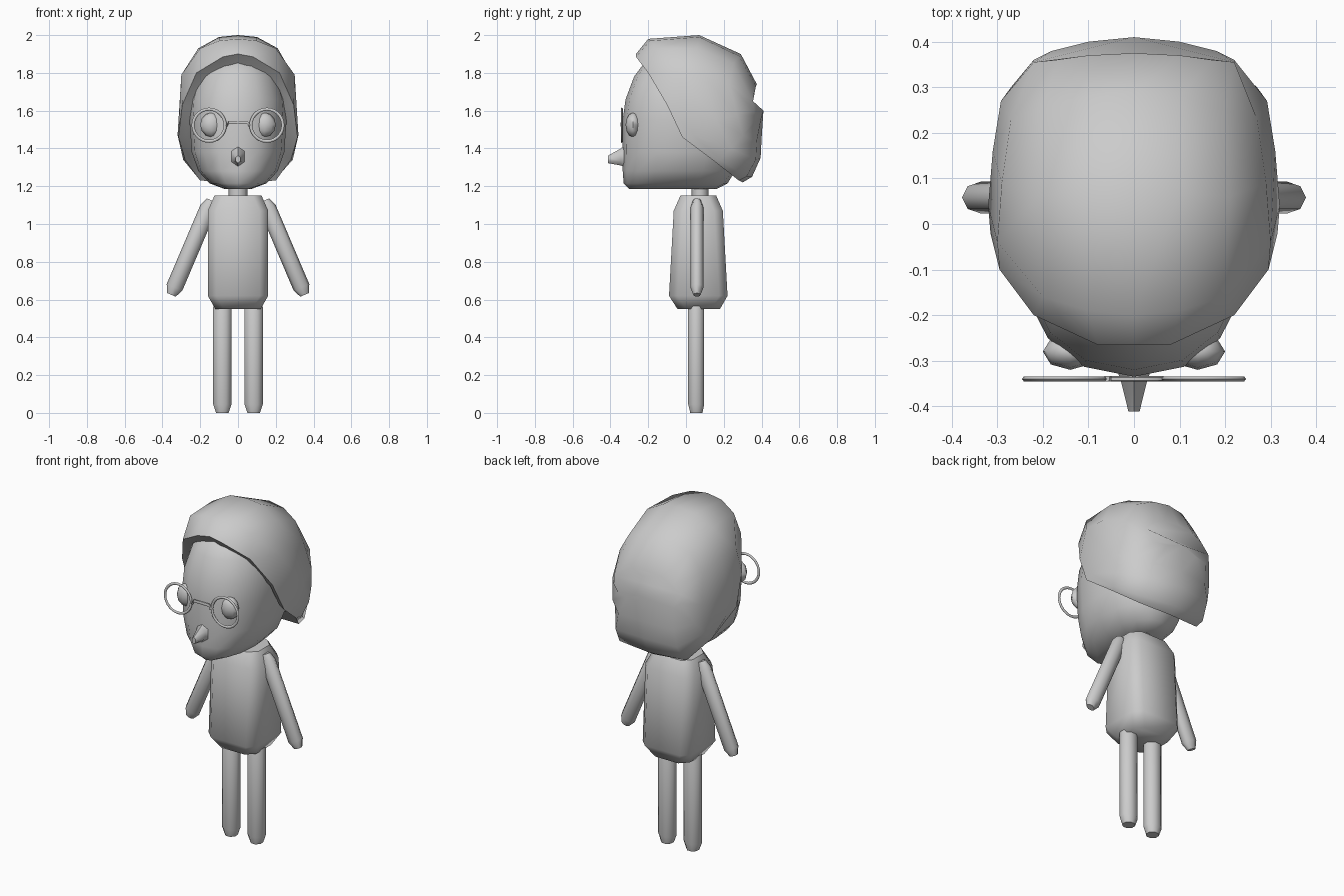
import bpy, bmesh, math
from mathutils import Vector

if "Cube" in bpy.data.objects:
    bpy.data.objects.remove(bpy.data.objects["Cube"])

clay = bpy.data.materials.new("light_grey")
clay.diffuse_color = (0.6, 0.6, 0.6, 1)
clay.use_nodes = True
clay.node_tree.nodes["Principled BSDF"].inputs["Base Color"].default_value = clay.diffuse_color


def finish(name, bm, angle=55):
    bmesh.ops.recalc_face_normals(bm, faces=bm.faces)
    me = bpy.data.meshes.new(name)
    bm.to_mesh(me)
    bm.free()
    ob = bpy.data.objects.new(name, me)
    bpy.context.collection.objects.link(ob)
    me.materials.append(clay)
    bpy.ops.object.select_all(action='DESELECT')
    ob.select_set(True)
    bpy.context.view_layer.objects.active = ob
    bpy.ops.object.shade_smooth_by_angle(angle=math.radians(angle))
    return ob


def loft(name, rings, closed=False, angle=55):
    """Skin a row of equal-sized rings; cap the ends or join them up."""
    bm = bmesh.new()
    vs = [[bm.verts.new(p) for p in r] for r in rings]
    n = len(vs[0])
    pairs = list(zip(vs, vs[1:])) + ([(vs[-1], vs[0])] if closed else [])
    for a, b in pairs:
        for i in range(n):
            j = (i + 1) % n
            bm.faces.new((a[i], a[j], b[j], b[i]))
    if not closed:
        bm.faces.new(vs[0])
        bm.faces.new(vs[-1])
    return finish(name, bm, angle)


def oval(c, u, v, ru, rv, n=8, power=2.0, turn=0.0):
    """Superellipse ring around c in the plane of u and v."""
    pts = []
    for i in range(n):
        t = 2 * math.pi * i / n + turn
        a, b = math.cos(t), math.sin(t)
        a = math.copysign(abs(a) ** (2 / power), a)
        b = math.copysign(abs(b) ** (2 / power), b)
        pts.append(Vector(c) + Vector(u) * ru * a + Vector(v) * rv * b)
    return pts


X, Y, Z = Vector((1, 0, 0)), Vector((0, 1, 0)), Vector((0, 0, 1))


def stack(name, rows, n=8, power=2.0, turn=0.0, x=0.0):
    """Horizontal rings from rows of (z, half width, front y, back y)."""
    return loft(name, [oval((x, (f + b) / 2, z), X, Y, h, (b - f) / 2, n, power, turn)
                       for z, h, f, b in rows])


# Torso: box with cut corners, wider toward the hips
def chamfer_ring(z, h, f, b, c=0.045):
    return [(h, f + c, z), (h, b - c, z), (h - c, b, z), (-h + c, b, z),
            (-h, b - c, z), (-h, f + c, z), (-h + c, f, z), (h - c, f, z)]


loft("torso", [chamfer_ring(*r) for r in (
    (0.55, 0.12, -0.045, 0.18), (0.62, 0.16, -0.09, 0.22),
    (1.07, 0.16, -0.065, 0.195), (1.15, 0.125, -0.03, 0.16))])
stack("neck", [(1.10, 0.05, 0.03, 0.12), (1.25, 0.05, 0.03, 0.12)])

# Head: flat-bottomed chin, upright face, domed forehead
stack("head", [
    (1.185, 0.07, -0.30, 0.16), (1.215, 0.15, -0.33, 0.22),
    (1.28, 0.21, -0.335, 0.26), (1.38, 0.245, -0.335, 0.29),
    (1.55, 0.257, -0.335, 0.30), (1.66, 0.25, -0.32, 0.30),
    (1.78, 0.215, -0.275, 0.28), (1.88, 0.13, -0.20, 0.20)], n=16, power=2.25)

# Hair: shell sweeping from the hairline to the back of the head.
# Each row runs from the crown, down the side, to the nape.
hair_rows = [
    [(0, -.265, 1.90), (.08, -.265, 1.885), (.22, -.20, 1.80), (.295, -.10, 1.63),
     (.315, -.02, 1.46), (.28, .14, 1.34), (.20, .28, 1.23), (0, .30, 1.22)],
    [(0, -.20, 1.98), (.10, -.19, 1.97), (.20, -.16, 1.93), (.30, -.04, 1.79),
     (.32, .04, 1.47), (.29, .18, 1.34), (.21, .32, 1.25), (0, .35, 1.25)],
    [(0, .07, 2.0), (.10, .07, 1.99), (.21, .06, 1.93), (.29, .09, 1.79),
     (.31, .16, 1.55), (.295, .24, 1.40), (.20, .37, 1.34), (0, .395, 1.35)],
    [(0, .29, 1.90), (.10, .28, 1.89), (.20, .25, 1.85), (.27, .23, 1.74),
     (.292, .27, 1.58), (.27, .30, 1.47), (.18, .375, 1.44), (0, .40, 1.45)],
    [(0, .375, 1.74), (.10, .37, 1.73), (.17, .36, 1.70), (.22, .355, 1.65),
     (.22, .36, 1.60), (.18, .38, 1.57), (.10, .40, 1.57), (0, .41, 1.60)]]
mid = Vector((0, 0.08, 1.55))
hair_rows.insert(0, [tuple(mid + (Vector(p) - mid) * 0.87) for p in hair_rows[0]])
loft("hair", [r + [(-x, y, z) for x, y, z in r[-2:0:-1]] for r in hair_rows])

# Nose: short blunt cone
loft("nose", [oval((0, y, z), X, Z, rx, rz, 6, turn=math.pi / 6) for y, z, rx, rz in (
    (-0.315, 1.36, 0.045, 0.065), (-0.345, 1.355, 0.033, 0.045),
    (-0.412, 1.342, 0.014, 0.02))])

# Spectacles bridge: thin bent bar
bridge = [(-.064, 1.515), (-.05, 1.537), (0, 1.537), (.05, 1.537), (.064, 1.515)]
loft("glasses_bridge", [oval((x, -0.34, z), Y, Z if abs(x) < .06 else X, .006, .009, 6)
                        for x, z in bridge])

for side, s in (("left", -1), ("right", 1)):
    # Eye: flattened ball
    bm = bmesh.new()
    bmesh.ops.create_uvsphere(bm, u_segments=8, v_segments=6, radius=1)
    for v in bm.verts:
        v.co = (v.co.x * 0.06 + 0.14 * s, v.co.y * 0.04 - 0.28, v.co.z * 0.065 + 1.525)
    finish(side + "_eye", bm)

    # Spectacles rim
    rim = []
    for i in range(28):
        t = 2 * math.pi * i / 28
        d = X * math.cos(t) + Z * math.sin(t)
        rim.append(oval(Vector((0.153 * s, -0.34, 1.523)) + d * 0.085, d, Y, .008, .006, 6))
    loft(side + "_glasses_rim", rim, closed=True)

    # Arm: slanted eight-sided rod with tapered ends
    top, end = Vector((0.14 * s, 0.058, 1.125)), Vector((0.353 * s, 0.058, 0.625))
    axis = (end - top).normalized()
    across = axis.cross(Y)
    loft(side + "_arm", [oval(top.lerp(end, f), across, Y, 0.045 * k, 0.035 * k, 8)
                         for f, k in ((0, 0.6), (0.08, 1), (0.92, 1), (1, 0.55))])

    # Leg: upright eight-sided rod with tapered foot
    stack(side + "_leg", [(0, 0.036, 0.02, 0.09), (0.045, 0.052, 0.008, 0.1),
                          (0.56, 0.052, 0.008, 0.1), (0.61, 0.03, 0.03, 0.08)],
          turn=math.pi / 8, x=0.083 * s)
